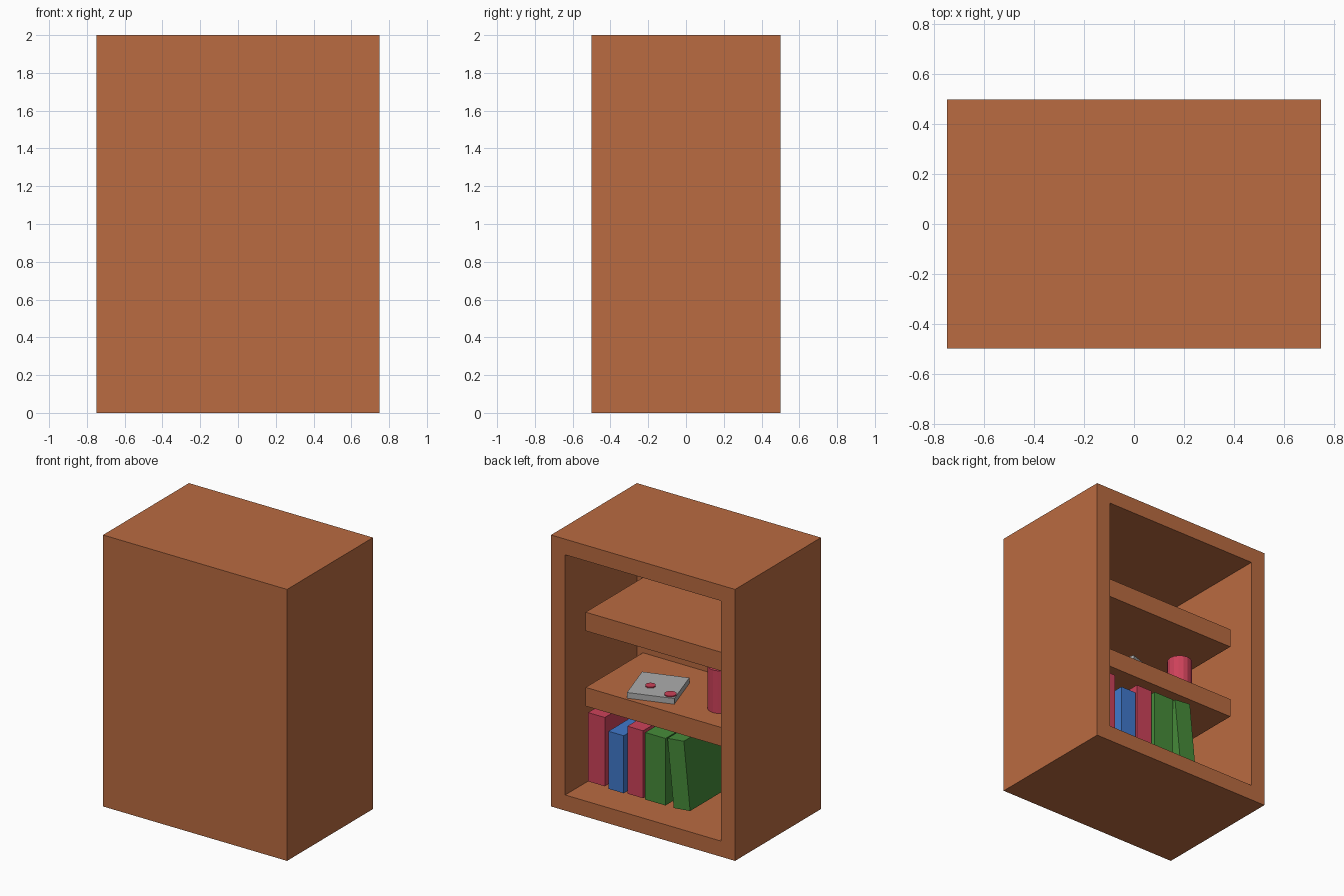
import bpy, bmesh, math
from mathutils import Matrix, Vector

if "Cube" in bpy.data.objects:
    bpy.data.objects.remove(bpy.data.objects["Cube"])


def material(name, rgb):
    lin = [((c / 255 + 0.055) / 1.055) ** 2.4 for c in rgb]
    m = bpy.data.materials.new(name)
    m.diffuse_color = (*lin, 1)
    m.use_nodes = True
    m.node_tree.nodes["Principled BSDF"].inputs["Base Color"].default_value = m.diffuse_color
    return m


WOOD = material("wood", (186, 107, 65))
RED = material("red", (205, 66, 90))
BLUE = material("blue", (64, 121, 204))
GREEN = material("green", (70, 140, 58))
GREY = material("grey", (172, 172, 172))


def finish(name, bm, mat):
    me = bpy.data.meshes.new(name)
    bm.to_mesh(me)
    bm.free()
    me.materials.append(mat)
    ob = bpy.data.objects.new(name, me)
    bpy.context.collection.objects.link(ob)
    return ob


def box_bm(lo, hi):
    bm = bmesh.new()
    bmesh.ops.create_cube(bm, size=1)
    lo, hi = Vector(lo), Vector(hi)
    bmesh.ops.scale(bm, verts=bm.verts, vec=hi - lo)
    bmesh.ops.translate(bm, verts=bm.verts, vec=(lo + hi) / 2)
    return bm


def box(name, lo, hi, mat):
    return finish(name, box_bm(lo, hi), mat)


def disc(name, x, y, z0, z1, r, sides, mat):
    bm = bmesh.new()
    bmesh.ops.create_cone(bm, cap_ends=True, segments=sides, radius1=r, radius2=r,
                          depth=z1 - z0, matrix=Matrix.Translation((x, y, (z0 + z1) / 2)))
    return finish(name, bm, mat)


WALL = 0.163
IN_X, BACK, SHELF_Y = 0.75 - WALL, -0.5 + WALL, 0.33

# Case: solid block with its +y face inset and pushed in to make the opening
bm = box_bm((-0.75, -0.5, 0), (0.75, 0.5, 2))
bm.normal_update()
face = max(bm.faces, key=lambda f: f.normal.y)
bmesh.ops.inset_region(bm, faces=[face], thickness=WALL)
inner = bmesh.ops.extrude_discrete_faces(bm, faces=[face])["faces"][0]
bmesh.ops.translate(bm, verts=inner.verts, vec=(0, BACK - 0.5, 0))
bmesh.ops.recalc_face_normals(bm, faces=bm.faces)
finish("bookcase", bm, WOOD)

# Two shelves
for name, z in (("lower_shelf", 0.718), ("upper_shelf", 1.272)):
    box(name, (-IN_X, BACK, z), (IN_X, SHELF_Y, z + 0.138), WOOD)

# Upright books: x from, x to, front y, top z
books = [(0.438, 0.574, 0.320, 0.670, RED), (0.271, 0.396, 0.338, 0.587, BLUE),
         (0.120, 0.248, 0.328, 0.660, RED), (-0.068, 0.097, 0.336, 0.657, GREEN)]
for i, (x0, x1, y, z, mat) in enumerate(books):
    box(f"book_{i + 1}", (x0, y - 0.5, WALL), (x1, y, z), mat)

# Leaning book, pivoting on its lower +x edge
lean = box("leaning_book", (-0.134, -0.5, 0), (0, 0, 0.503), GREEN)
lean.location = (-0.136, 0.337, WALL)
lean.rotation_euler.y = math.radians(5.8)

# Flat grey box with two round red spots on the lower shelf
TOP = 0.856
slab = box("flat_box", (-0.165, -0.172, 0), (0.165, 0.172, 0.042), GREY)
slab.location = (0.159, 0.097, TOP)
slab.rotation_euler.z = math.radians(18)
for i, (x, y, r) in enumerate(((0.193, 0.138, 0.036), (0.006, 0.173, 0.042))):
    disc(f"spot_{i + 1}", x, y, TOP + 0.04, TOP + 0.05, r, 10, RED)

# Red canister
disc("canister", -0.339, 0.084, TOP, 1.17, 0.086, 16, RED)
